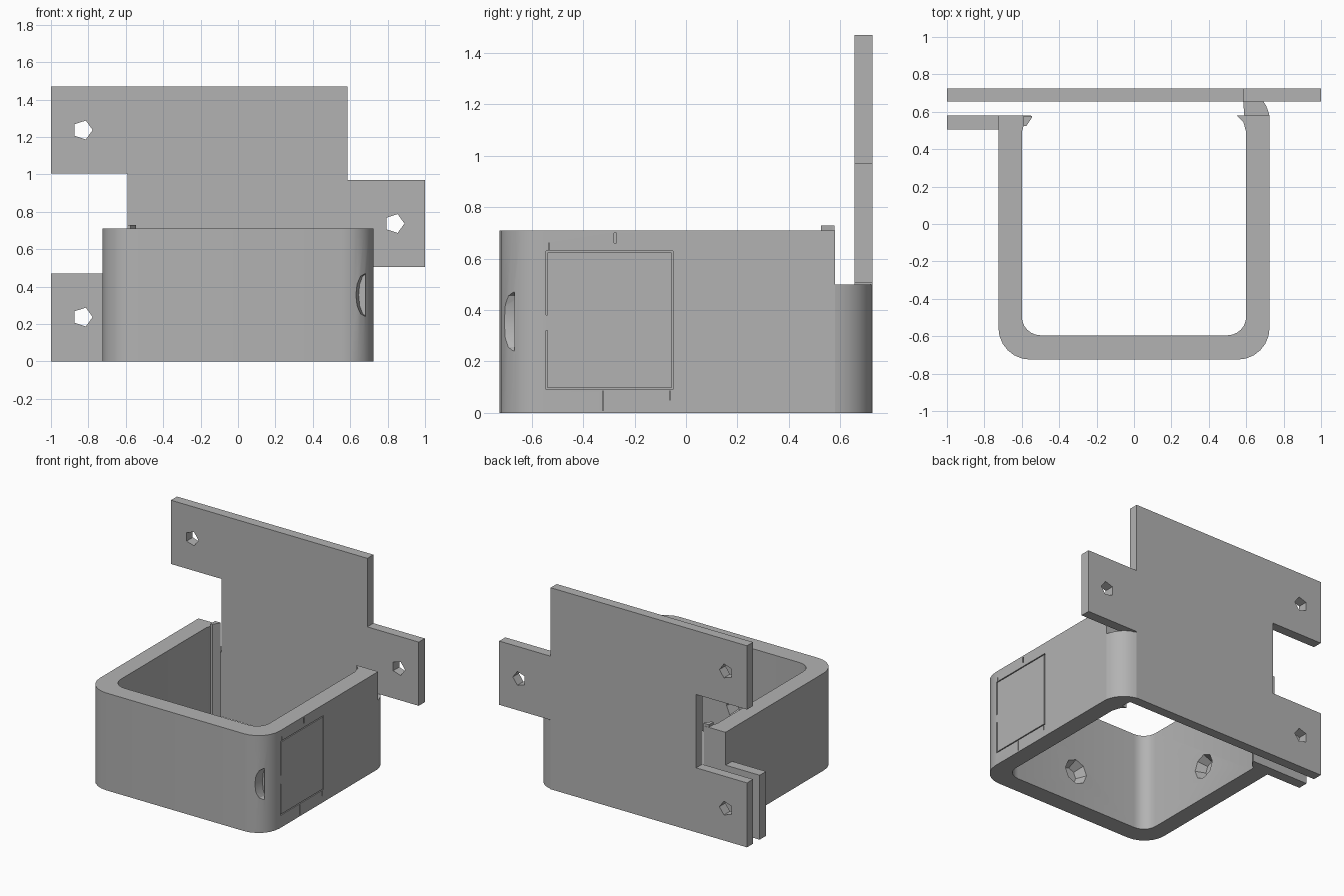
import bpy, bmesh
from math import sin, cos, pi, radians
from mathutils import Matrix, Vector

if "Cube" in bpy.data.objects:
    bpy.data.objects.remove(bpy.data.objects["Cube"])

grey = bpy.data.materials.new("plain grey")
grey.use_nodes = True
GREY = (0.45, 0.45, 0.45, 1)
grey.diffuse_color = GREY
grey.node_tree.nodes["Principled BSDF"].inputs["Base Color"].default_value = GREY


def finish(name, bm):
    bmesh.ops.recalc_face_normals(bm, faces=bm.faces)
    mesh = bpy.data.meshes.new(name)
    bm.to_mesh(mesh)
    bm.free()
    mesh.materials.append(grey)
    ob = bpy.data.objects.new(name, mesh)
    bpy.context.collection.objects.link(ob)
    return ob


def extrude(name, points, offset):
    """Solid from a closed outline of 3D points pushed along offset."""
    bm = bmesh.new()
    face = bm.faces.new([bm.verts.new(p) for p in points])
    new = bmesh.ops.extrude_face_region(bm, geom=[face])["geom"]
    bmesh.ops.translate(bm, verts=[v for v in new if isinstance(v, bmesh.types.BMVert)], vec=offset)
    return finish(name, bm)


def block(name, x0, x1, y0, y1, z0, z1):
    pts = [(x0, y0, z0), (x1, y0, z0), (x1, y1, z0), (x0, y1, z0)]
    return extrude(name, pts, (0, 0, z1 - z0))


def rod(name, centre, axis, radius, depth, sides, squash=1.0, r2=None):
    """Prism or cone along axis, its first corner pointing to +x or up."""
    bm = bmesh.new()
    bmesh.ops.create_cone(bm, cap_ends=True, segments=sides, radius1=radius,
                          radius2=radius if r2 is None else r2, depth=depth)
    bm.transform(Matrix.Diagonal((squash, 1, 1, 1)))
    bm.transform(Vector(axis).to_track_quat("Z", "Y").to_matrix().to_4x4())
    bm.transform(Matrix.Translation(centre))
    return finish(name, bm)


def carve(ob, cutters):
    """Subtract every cutter, then bake the result and drop the cutters."""
    for c in cutters:
        mod = ob.modifiers.new("cut", "BOOLEAN")
        mod.operation, mod.solver, mod.object = "DIFFERENCE", "EXACT", c
        c.hide_render = True
    bpy.context.view_layer.update()
    graph = bpy.context.evaluated_depsgraph_get()
    mesh = bpy.data.meshes.new_from_object(ob.evaluated_get(graph))
    ob.modifiers.clear()
    ob.data = mesh
    for c in cutters:
        bpy.data.objects.remove(c)


def arc(cx, cy, r, a0, a1, steps=6):
    angles = [radians(a0 + (a1 - a0) * i / steps) for i in range(steps + 1)]
    return [(cx + r * cos(a), cy + r * sin(a)) for a in angles]


def tab_hole(x, y, z):
    pts = [(x + 0.053 * cos(2 * pi * i / 5), y - 0.1, z + 0.053 * sin(2 * pi * i / 5)) for i in range(5)]
    return extrude("hole_cutter", pts, (0, 0.2, 0))


OUT, IN, END, TOP = 0.725, 0.6, 0.58, 0.71

# Three-sided wall with rounded corners and pointed lips at the open end
lip = [(0.6, 0.49), (0.585, 0.545), (0.55, END)]
outline = [(-OUT, END)] + arc(-0.555, -0.555, 0.17, 180, 270)
outline += arc(0.555, -0.555, 0.17, 270, 360) + [(OUT, END)] + lip[::-1]
outline += arc(0.5, -0.495, 0.1, 0, -90) + arc(-0.5, -0.495, 0.1, 270, 180)
outline += [(-x, y) for x, y in lip]
wall = extrude("wall", [(x, y, 0) for x, y in outline], (0, 0, TOP))

# Cover outline grooves, screw holes and latch grooves on the +x side
P0, P1, B, T, G = -0.545, -0.05, 0.09, 0.63, 0.007
DEEP = OUT - 0.02
cuts = []
for y0, y1, z0, z1 in [
        (P0, P1, B, B + G), (P0, P1, T - G, T), (P1 - G, P1, B + G, T - G),
        (P0, P0 + G, B + G, 0.32), (P0, P0 + G, 0.38, T - G),
        (P0 + 0.01, P0 + 0.015, T + 0.005, T + 0.03), (-0.28, -0.27, 0.66, 0.7),
        (-0.325, -0.32, 0.01, B - 0.005), (-0.065, -0.06, 0.05, B - 0.005)]:
    cuts.append(block("groove_cutter", DEEP, OUT + 0.02, y0, y1, z0, z1))
for y in (-0.5, -0.095):
    for z in (0.245, 0.47):
        cuts.append(rod("screw_cutter", (OUT, y, z), (1, 0, 0), 0.018, 0.06, 5))

# Blind sockets inside the front and -x walls, and the slot in the corner
cuts.append(rod("socket_cutter", (0, -IN - 0.02, 0.24), (0, -1, 0), 0.1, 0.1, 8, r2=0.06))
cuts.append(rod("socket_cutter", (-IN - 0.02, 0, 0.24), (-1, 0, 0), 0.1, 0.1, 8, r2=0.06))
slot = [(0.64, -0.72), (0.667, -0.72), (0.69, -0.67), (0.66, -0.64), (0.62, -0.66)]
lens = [(0.667, -0.73, 0.355 + 0.115 * s) for s in (-1, 1)]
lens += [(0.667 - 0.042 * cos(a), -0.73, 0.355 + 0.115 * sin(a))
         for a in [radians(d) for d in (60, 30, 0, -30, -60)]]
cuts.append(extrude("slot_cutter", lens, (0.02, 0.09, 0)))
carve(wall, cuts)

# Small raised catch on the -x lip
catch = [(-0.59, 0.525), (-0.575, 0.525), (-0.545, 0.57), (-0.545, 0.578), (-0.59, 0.578)]
extrude("lip_catch", [(x, y, 0) for x, y in catch], (0, 0, 0.728))

# Low rounded corner joining the +x wall to the back plate
corner = [(0.59, END - 0.005), (OUT, END - 0.005)] + arc(0.555, 0.555, 0.17, 15, 80, 5) + [(0.584, 0.655)]
extrude("hinge_corner", [(x, y, 0) for x, y in corner], (0, 0, 0.5))

# Tall back plate with three tabs
profile = [(-1, 0), (0.585, 0), (0.585, 0.505), (1, 0.505), (1, 0.97), (0.585, 0.97),
           (0.585, 1.47), (-1, 1.47), (-1, 1.005), (-0.59, 1.005), (-0.59, 0.47), (-1, 0.47)]
plate = extrude("back_plate", [(x, 0.655, z) for x, z in profile], (0, 0.07, 0))
carve(plate, [tab_hole(-0.83, 0.69, 1.237), tab_hole(0.837, 0.69, 0.737), tab_hole(-0.83, 0.69, 0.237)])

# Matching tab on the -x wall
tab = block("wall_tab", -1, -OUT + 0.01, 0.505, END - 0.001, 0, 0.47)
carve(tab, [tab_hole(-0.83, 0.54, 0.237)])

# Smooth the rounded corners only
for ob in bpy.context.collection.objects:
    if ob.name in ("wall", "hinge_corner"):
        bpy.ops.object.select_all(action="DESELECT")
        ob.select_set(True)
        bpy.context.view_layer.objects.active = ob
        bpy.ops.object.shade_smooth_by_angle(angle=radians(25))
